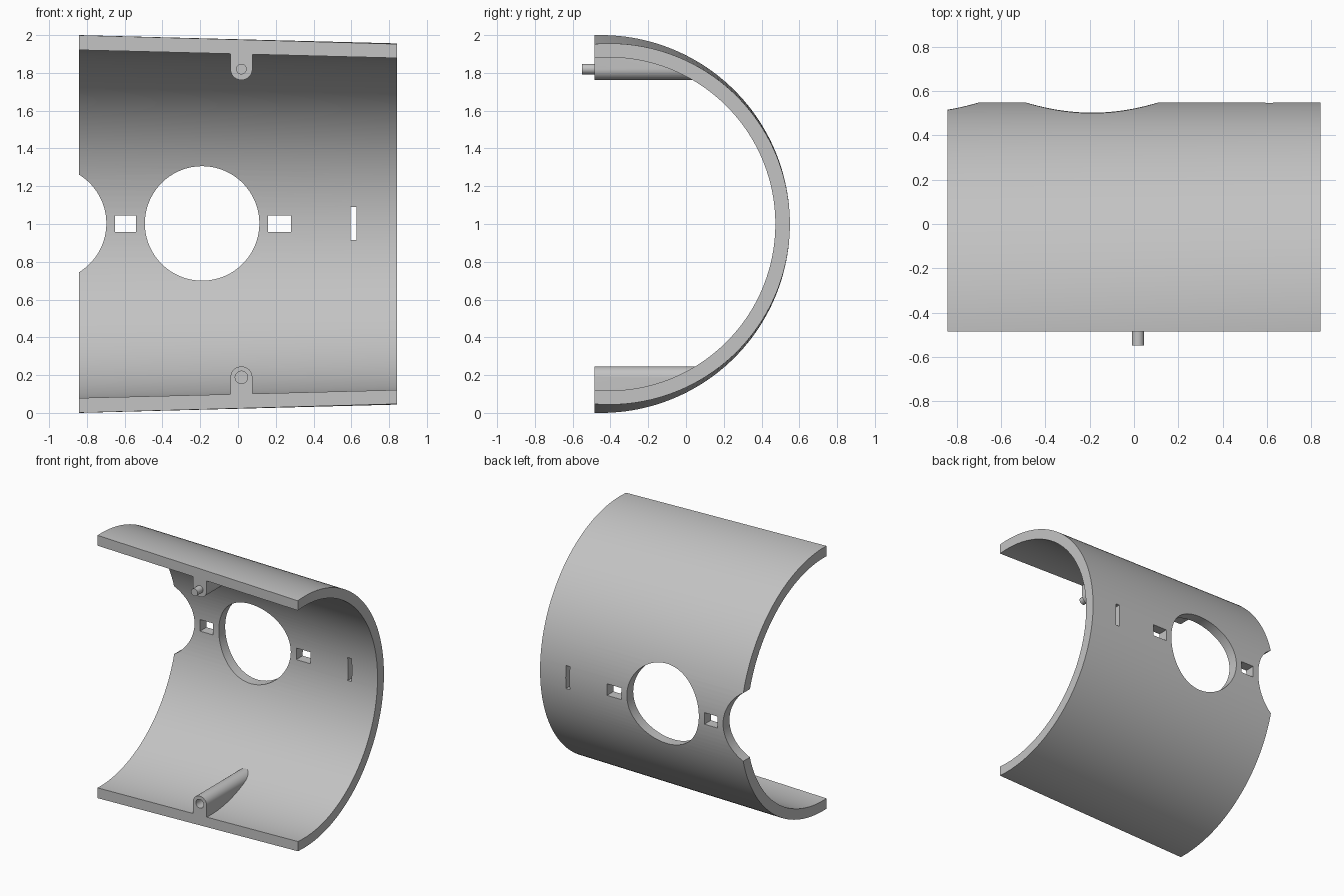
import bpy
import bmesh
import math
from mathutils import Matrix, Vector

cube = bpy.data.objects.get("Cube")
if cube:
    bpy.data.objects.remove(cube, do_unlink=True)

HALF = 0.843      # half length of the shell
FRONT = -0.485    # plane of the open front
BACK = 0.55       # straight line along the back
BOSS_X = 0.018
BOSS_R = 0.058

grey = bpy.data.materials.new("plain grey")
grey.use_nodes = True
grey.diffuse_color = (0.55, 0.55, 0.55, 1)
grey.node_tree.nodes["Principled BSDF"].inputs["Base Color"].default_value = grey.diffuse_color


def make(name, bm):
    bmesh.ops.recalc_face_normals(bm, faces=bm.faces[:])
    mesh = bpy.data.meshes.new(name)
    bm.to_mesh(mesh)
    bm.free()
    mesh.materials.append(grey)
    ob = bpy.data.objects.new(name, mesh)
    bpy.context.collection.objects.link(ob)
    return ob


def tapered_drum(name, r_left, r_right, back, extra=0.0, segs=192):
    """Cone along x whose back line stays straight."""
    bm = bmesh.new()
    rings = []
    for x in (-HALF - extra, HALF + extra):
        t = (x + HALF) / (2 * HALF)
        r = r_left + (r_right - r_left) * t
        angles = [2 * math.pi * i / segs for i in range(segs)]
        rings.append([bm.verts.new((x, back - r + r * math.cos(a), 1 + r * math.sin(a)))
                      for a in angles])
    for ring in rings:
        bm.faces.new(ring)
    for i in range(segs):
        j = (i + 1) % segs
        bm.faces.new((rings[0][i], rings[0][j], rings[1][j], rings[1][i]))
    return make(name, bm)


def rod(name, x, z, r, y0, y1, segs=64):
    """Cylinder running front to back."""
    bm = bmesh.new()
    place = Matrix.Translation((x, (y0 + y1) / 2, z)) @ Matrix.Rotation(math.pi / 2, 4, "X")
    bmesh.ops.create_cone(bm, cap_ends=True, segments=segs, radius1=r, radius2=r,
                          depth=y1 - y0, matrix=place)
    return make(name, bm)


def block(name, low, high):
    bm = bmesh.new()
    low, high = Vector(low), Vector(high)
    place = Matrix.Translation((low + high) / 2) @ Matrix.Diagonal((*(high - low), 1))
    bmesh.ops.create_cube(bm, size=1, matrix=place)
    return make(name, bm)


def boss(name, z, side):
    """Round-nosed rib reaching from its nose out to the wall."""
    bm = bmesh.new()
    outline = [(BOSS_X + BOSS_R, z + side * 0.3), (BOSS_X - BOSS_R, z + side * 0.3)]
    for i in range(25):
        a = math.pi * i / 24
        outline.append((BOSS_X - BOSS_R * math.cos(a), z - side * BOSS_R * math.sin(a)))
    face = bm.faces.new([bm.verts.new((x, -0.8, h)) for x, h in outline])
    grown = bmesh.ops.extrude_face_region(bm, geom=[face])["geom"]
    bmesh.ops.translate(bm, vec=(0, 1.1, 0),
                        verts=[v for v in grown if isinstance(v, bmesh.types.BMVert)])
    return make(name, bm)


def cut(target, cutter):
    mod = target.modifiers.new("cut", "BOOLEAN")
    mod.operation = "DIFFERENCE"
    mod.solver = "EXACT"
    mod.object = cutter
    bpy.context.view_layer.objects.active = target
    bpy.ops.object.modifier_apply(modifier=mod.name)
    bpy.data.objects.remove(cutter, do_unlink=True)


def smooth(ob):
    bpy.ops.object.select_all(action="DESELECT")
    ob.select_set(True)
    bpy.context.view_layer.objects.active = ob
    bpy.ops.object.shade_smooth_by_angle(angle=math.radians(25))


# Hollow core, notched so the two bosses remain standing on the wall
core = tapered_drum("core", 0.922, 0.882, BACK - 0.077, extra=0.1)
cut(core, boss("upper_boss", 1.82, 1))
cut(core, boss("lower_boss", 0.188, -1))

# Half shell, opened at the front
shell = tapered_drum("half_shell", 1.0, 0.956, BACK)
cut(shell, core)
cut(shell, block("front_trim", (-2, -3, -1), (2, FRONT, 3)))

# Round openings: one whole, one broken by the left-hand edge
for x in (-0.19, -1.0):
    cut(shell, rod("round_opening", x, 1.003, 0.303, 0.1, 0.9, 128))

# Two rectangular windows and a narrow slot
for x0, x1, z0, z1 in ((-0.65, -0.54, 0.957, 1.045),
                       (0.16, 0.28, 0.957, 1.045),
                       (0.595, 0.627, 0.915, 1.09)):
    cut(shell, block("window", (x0, 0.1, z0), (x1, 0.9, z1)))

# Socket in the lower boss
cut(shell, rod("socket", BOSS_X, 0.188, 0.033, FRONT - 0.1, FRONT + 0.08, 32))
smooth(shell)

# Locating pin on the upper boss
pin = rod("locating_pin", BOSS_X, 1.82, 0.028, -0.55, FRONT + 0.02, 32)
smooth(pin)
